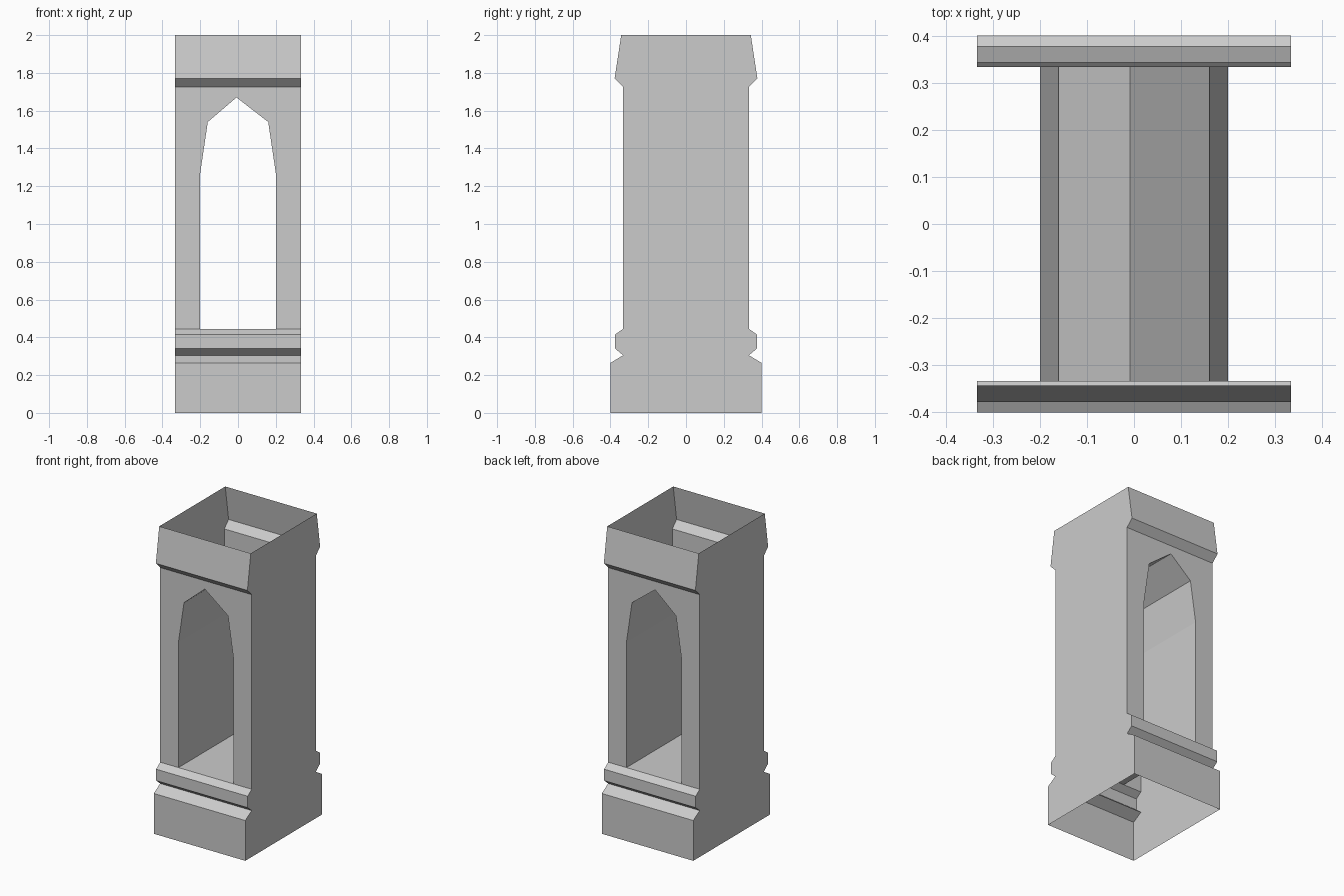
import bpy
from mathutils import Vector

if "Cube" in bpy.data.objects:
    bpy.data.objects.remove(bpy.data.objects["Cube"])

W, D, SILL, EAVE = 0.333, 0.333, 0.445, 1.725

# moulded outline of one half of the side, as (depth, height)
base = [(0.40, 0), (0.40, 0.265), (D, 0.305), (0.375, 0.34), (0.375, 0.415), (D, SILL)]
cap = [(D, EAVE), (0.378, 1.77), (0.343, 2.0)]
profile = base + cap

# pointed opening, as (x, z)
arch = [(-0.2, SILL), (-0.2, 1.27), (-0.16, 1.54), (-0.008, 1.67),
        (0.16, 1.54), (0.2, 1.27), (0.2, SILL)]


def face(points, outward):
    """Return the points wound so the face normal follows outward."""
    pts = [Vector(p) for p in points]
    n = Vector()
    for a, b in zip(pts, pts[1:] + pts[:1]):
        n += a.cross(b)
    return pts if n.dot(Vector(outward)) > 0 else pts[::-1]


def build(name, polygons):
    verts, faces = [], []
    for poly in polygons:
        faces.append(list(range(len(verts), len(verts) + len(poly))))
        verts += [tuple(p) for p in poly]
    mesh = bpy.data.meshes.new(name)
    mesh.from_pydata(verts, [], faces)
    mesh.update()
    obj = bpy.data.objects.new(name, mesh)
    bpy.context.collection.objects.link(obj)


def moulding(points, s):
    """Sweep a profile across the width on the side s of the y axis."""
    return [face([(-W, s * y0, z0), (W, s * y0, z0), (W, s * y1, z1), (-W, s * y1, z1)],
                 (0, s * (z1 - z0), y0 - y1))
            for (y0, z0), (y1, z1) in zip(points, points[1:])]


# flat side walls with the moulded silhouette
outline = profile + [(-y, z) for y, z in reversed(profile)]
build("side_walls", [face([(s * W, y, z) for y, z in outline], (s, 0, 0)) for s in (-1, 1)])

# front and back: base, arched panel and cap; top and bottom stay open
panel = [(-W, SILL)] + arch + [(W, SILL), (W, EAVE), (-W, EAVE)]
for name, s in (("front", -1), ("back", 1)):
    build(name + "_base", moulding(base, s))
    build(name + "_cap", moulding(cap, s))
    build(name + "_panel", [face([(x, s * D, z) for x, z in panel], (0, s, 0))])

# passage through the pillar, facing its own axis
passage = []
for (x0, z0), (x1, z1) in zip(arch, arch[1:] + arch[:1]):
    inward = (-(x0 + x1) / 2, 0, 1.0 - (z0 + z1) / 2)
    passage.append(face([(x0, -D, z0), (x1, -D, z1), (x1, D, z1), (x0, D, z0)], inward))
build("arched_passage", passage)
